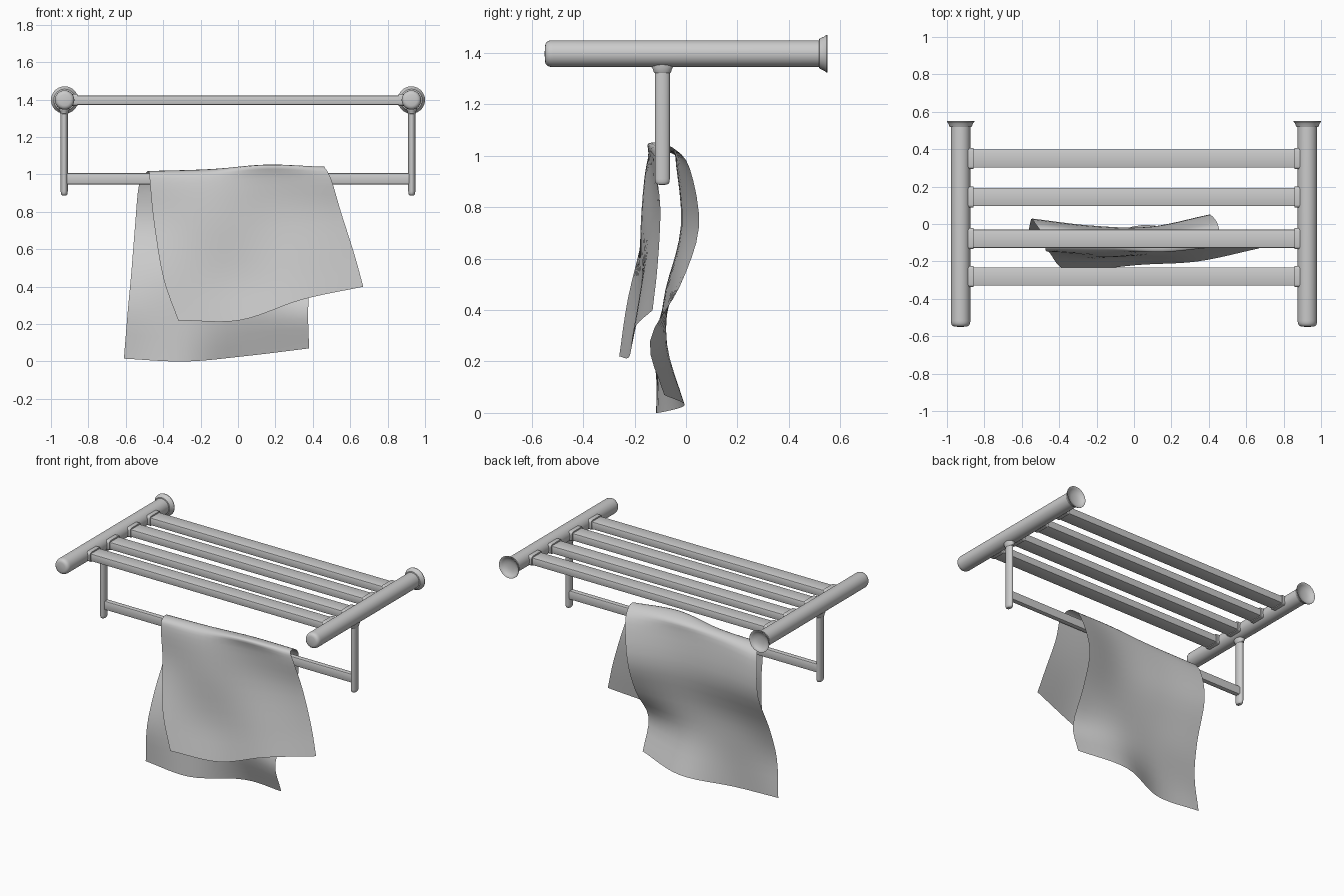
import bpy, bmesh, math
from mathutils import Vector, Matrix

if "Cube" in bpy.data.objects:
    bpy.data.objects.remove(bpy.data.objects["Cube"])


def finish(bm, name, mirror=False, angle=35, normals=True):
    if normals:
        bmesh.ops.recalc_face_normals(bm, faces=bm.faces)
    me = bpy.data.meshes.new(name)
    bm.to_mesh(me)
    bm.free()
    ob = bpy.data.objects.new(name, me)
    bpy.context.collection.objects.link(ob)
    bpy.ops.object.select_all(action='DESELECT')
    ob.select_set(True)
    bpy.context.view_layer.objects.active = ob
    bpy.ops.object.shade_smooth_by_angle(angle=math.radians(angle))
    if mirror:
        ob.modifiers.new("mirror", 'MIRROR')
    return ob


def lathe(name, profile, matrix, sides=32):
    """Spin (radius, height) points about local z, then place; mirrored in x."""
    bm = bmesh.new()
    vs = [bm.verts.new((r, 0, h)) for r, h in profile]
    es = [bm.edges.new(p) for p in zip(vs, vs[1:])]
    bmesh.ops.spin(bm, geom=vs + es, cent=(0, 0, 0), axis=(0, 0, 1),
                   angle=2 * math.pi, steps=sides, use_duplicate=False)
    bmesh.ops.remove_doubles(bm, verts=bm.verts, dist=1e-5)
    bmesh.ops.transform(bm, matrix=matrix, verts=bm.verts)
    return finish(bm, name, mirror=True)


def bar(name, centre, size, bevel, segments=2, mirror=False):
    bm = bmesh.new()
    bmesh.ops.create_cube(bm, size=1)
    bmesh.ops.scale(bm, vec=size, verts=bm.verts)
    along = [e for e in bm.edges if abs(e.verts[0].co.x - e.verts[1].co.x) > 1e-4]
    bmesh.ops.bevel(bm, geom=along, offset=bevel, segments=segments,
                    profile=0.5, affect='EDGES')
    bmesh.ops.translate(bm, vec=centre, verts=bm.verts)
    return finish(bm, name, mirror)


# Side tubes with a rounded front end, and cupped wall flanges behind
along_y = Matrix.Translation((0.927, 0, 1.398)) @ Matrix.Rotation(-math.pi / 2, 4, 'X')
lathe("side_tube", [(0, -0.55), (0.030, -0.549), (0.040, -0.546), (0.047, -0.540),
                    (0.051, -0.530), (0.052, -0.518), (0.052, 0.525), (0, 0.525)], along_y)
lathe("wall_flange", [(0.05, 0.517), (0.058, 0.519), (0.061, 0.525), (0.066, 0.537),
                      (0.073, 0.546), (0.073, 0.55), (0.067, 0.549), (0.058, 0.541),
                      (0.045, 0.533), (0.025, 0.528), (0, 0.527)], along_y)

# Shelf slats and the collars at their ends
for i, y in enumerate((0.350, 0.144, -0.078, -0.281)):
    bar(f"slat_{i + 1}", (0, y, 1.397), (1.76, 0.098, 0.05), 0.006)
    bar(f"slat_collar_{i + 1}", (0.873, y, 1.399), (0.028, 0.112, 0.064), 0.014,
        segments=3, mirror=True)

# Flattened hanging posts with flared tops
post = Matrix.Translation((0.929, -0.092, 0)) @ Matrix.Diagonal((0.65, 1, 1, 1))
lathe("hanging_post", [(0, 0.887), (0.018, 0.888), (0.024, 0.892), (0.028, 0.899),
                       (0.029, 0.91), (0.029, 1.37), (0, 1.37)], post)
lathe("post_collar", [(0.029, 1.322), (0.034, 1.326), (0.037, 1.338), (0.042, 1.346),
                      (0.042, 1.37), (0, 1.37)], post)

# Towel bar
bar("towel_bar", (0, -0.09, 0.977), (1.84, 0.036, 0.06), 0.008)

# Towel: one sheet, rows run from the front hem over the bar to the back hem
# each row: left x, right x, four heights, four depths
rows = [
    (-.32, .67, (.22, .22, .33, .40), (-.26, -.22, -.20, -.13)),
    (-.40, .62, (.45, .45, .51, .58), (-.225, -.18, -.17, -.11)),
    (-.45, .55, (.75, .75, .78, .80), (-.155, -.175, -.13, -.10)),
    (-.47, .50, (.95, .96, .98, .97), (-.145, -.155, -.135, -.12)),
    (-.475, .465, (1.01, 1.02, 1.05, 1.035), (-.125, -.125, -.145, -.11)),
    (-.49, .46, (1.01, 1.02, 1.03, 1.03), (-.055, -.06, -.05, -.05)),
    (-.53, .44, (.94, .96, .96, .95), (.005, -.03, -.035, .015)),
    (-.55, .40, (.73, .73, .73, .72), (.025, -.01, -.015, .05)),
    (-.57, .39, (.48, .48, .48, .49), (-.07, -.08, -.06, -.025)),
    (-.59, .375, (.26, .26, .27, .28), (-.12, -.10, -.075, -.14)),
    (-.61, .38, (.015, 0, .03, .07), (-.105, -.11, -.005, -.085)),
]


def smooth_path(pts, steps):
    """Catmull-Rom curve through the points."""
    p = [pts[0] * 2 - pts[1]] + pts + [pts[-1] * 2 - pts[-2]]
    out = []
    for i in range(1, len(p) - 2):
        a, b, c, d = p[i - 1:i + 3]
        for k in range(steps):
            t = k / steps
            out.append((b * 2 + (c - a) * t + (a * 2 - b * 5 + c * 4 - d) * t * t
                        + (b * 3 - a - c * 3 + d) * t ** 3) * 0.5)
    return out + [pts[-1]]


lines = [smooth_path([Vector((xl + (xr - xl) * j / 3, ys[j], zs[j])) for j in range(4)], 6)
         for xl, xr, zs, ys in rows]
columns = [smooth_path(list(c), 4) for c in zip(*lines)]
bm = bmesh.new()
grid = [[bm.verts.new(v) for v in c] for c in columns]
for a, b in zip(grid, grid[1:]):
    for j in range(len(a) - 1):
        bm.faces.new((a[j], b[j], b[j + 1], a[j + 1]))
finish(bm, "towel", angle=80, normals=False)
